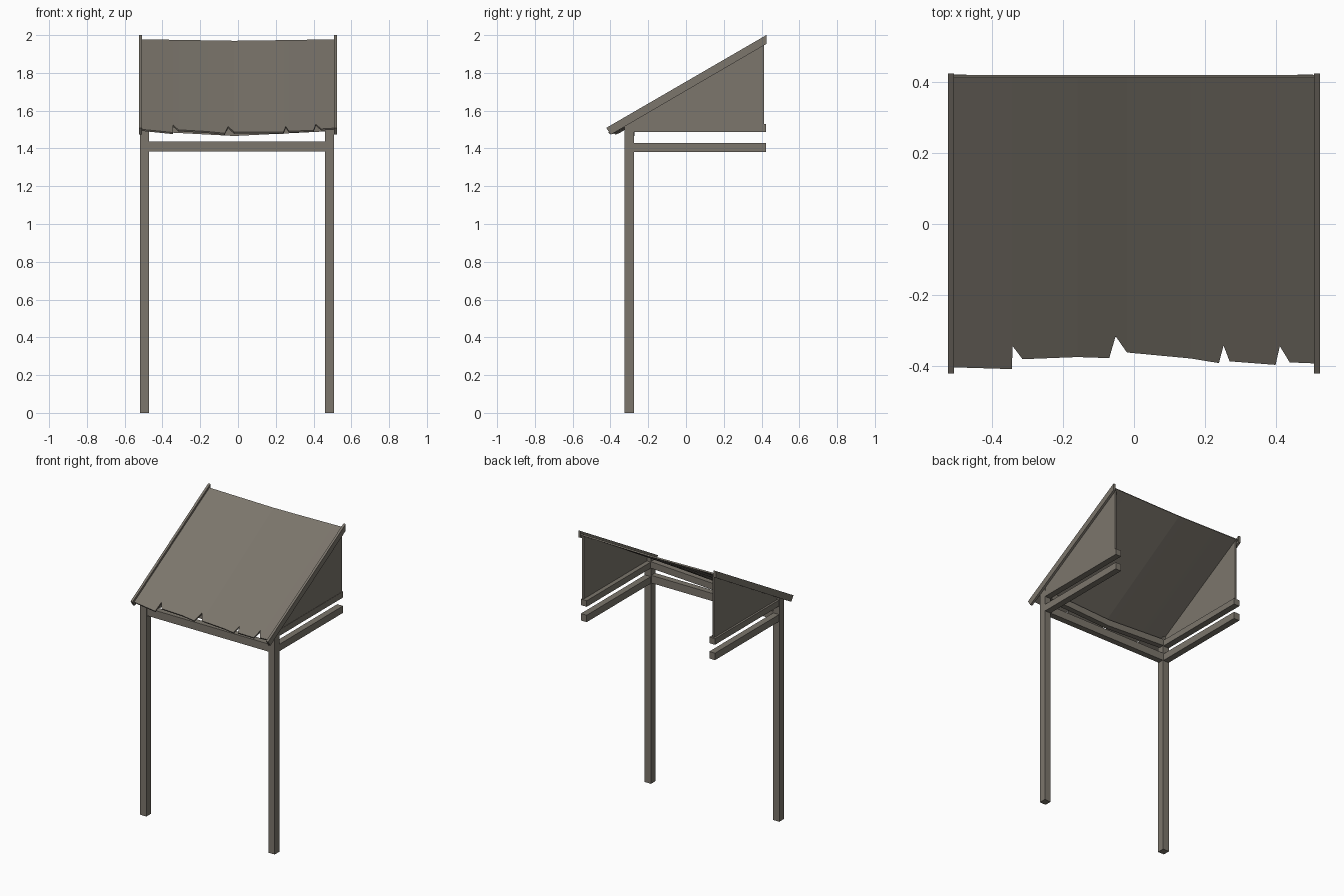
import bpy, bmesh

if "Cube" in bpy.data.objects:
    bpy.data.objects.remove(bpy.data.objects["Cube"])

wood = bpy.data.materials.new("weathered wood")
wood.diffuse_color = (0.20, 0.18, 0.15, 1)
wood.use_nodes = True
wood.node_tree.nodes["Principled BSDF"].inputs["Base Color"].default_value = wood.diffuse_color

SLOPE = 0.58


def rake_z(y):
    """Height of the top edge of the sloping side boards."""
    return 2.0 + SLOPE * (y - 0.425)


def make(name, bm):
    bmesh.ops.recalc_face_normals(bm, faces=bm.faces)
    me = bpy.data.meshes.new(name)
    bm.to_mesh(me)
    bm.free()
    me.materials.append(wood)
    ob = bpy.data.objects.new(name, me)
    bpy.context.collection.objects.link(ob)
    return ob


def prism(name, x0, x1, profile):
    """Extrude a (y, z) profile from x0 to x1."""
    bm = bmesh.new()
    a = [bm.verts.new((x0, y, z)) for y, z in profile]
    b = [bm.verts.new((x1, y, z)) for y, z in profile]
    n = len(profile)
    bm.faces.new(a)
    bm.faces.new(b)
    for i in range(n):
        j = (i + 1) % n
        bm.faces.new((a[i], a[j], b[j], b[i]))
    return make(name, bm)


def rect(y0, y1, z0, z1):
    return [(y0, z0), (y1, z0), (y1, z1), (y0, z1)]


for side, x0, x1, s in (("left", -0.52, -0.472, -1), ("right", 0.46, 0.508, 1)):
    # post with a top cut to the roof slope
    prism(side + "_post", x0, x1, [(-0.325, 0), (-0.275, 0), (-0.275, rake_z(-0.275) - 0.035),
                                   (-0.325, rake_z(-0.325) - 0.035)])
    # two side rails
    prism(side + "_lower_rail", x0 + 0.002, x1 - 0.002, rect(-0.275, 0.423, 1.382, 1.43))
    prism(side + "_upper_rail", x0 + 0.002, x1 - 0.002, rect(-0.275, 0.423, 1.488, 1.53))
    # triangular side panel
    px = s * 0.498
    prism(side + "_panel", px - 0.006, px + 0.006,
          [(-0.29, 1.525), (0.412, 1.525), (0.412, rake_z(0.412) - 0.03),
           (-0.29, rake_z(-0.29) - 0.03)])
    # sloping edge board
    prism(side + "_edge_board", s * 0.509, s * 0.525,
          [(-0.422, 1.509), (-0.398, 1.473), (0.425, 1.953), (0.425, 2.0)])

# front beams: straight lower one, sagging upper one
prism("front_lower_beam", -0.472, 0.46, rect(-0.32, -0.278, 1.385, 1.438))
bm = bmesh.new()
rings = []
for x, drop in ((-0.472, 0), (-0.02, 0.024), (0.46, 0)):
    rings.append([bm.verts.new((x, y, z - drop)) for y, z in rect(-0.31, -0.272, 1.49, 1.535)])
bm.faces.new(rings[0])
bm.faces.new(rings[-1])
for a, b in zip(rings, rings[1:]):
    for i in range(4):
        j = (i + 1) % 4
        bm.faces.new((a[i], a[j], b[j], b[i]))
make("front_upper_beam", bm)

# sagging roof sheet with a torn front edge
edge = [(-0.512, -0.405), (-0.345, -0.41), (-0.343, -0.345), (-0.315, -0.382), (-0.16, -0.376),
        (-0.07, -0.379), (-0.052, -0.317), (-0.02, -0.363), (0.16, -0.38), (0.24, -0.393),
        (0.253, -0.343), (0.27, -0.388), (0.40, -0.398), (0.412, -0.345), (0.44, -0.391),
        (0.512, -0.394)]


def roof_z(x, y):
    sag = 0.008 + 0.034 * (0.42 - y) / 0.8
    return rake_z(y) - 0.017 - sag * (1 - abs(x) / 0.512)


bm = bmesh.new()
front = [bm.verts.new((x, y, roof_z(x, y))) for x, y in edge]
back = [bm.verts.new((x, 0.416, roof_z(x, 0.416))) for x, y in edge]
for i in range(len(edge) - 1):
    bm.faces.new((front[i], front[i + 1], back[i + 1], back[i]))
for f in bm.faces:
    f.normal_update()
roof = make("roof_sheet", bm)
if roof.data.polygons[0].normal.z < 0:
    roof.data.flip_normals()
mod = roof.modifiers.new("thickness", "SOLIDIFY")
mod.thickness = 0.01
mod.offset = -1
